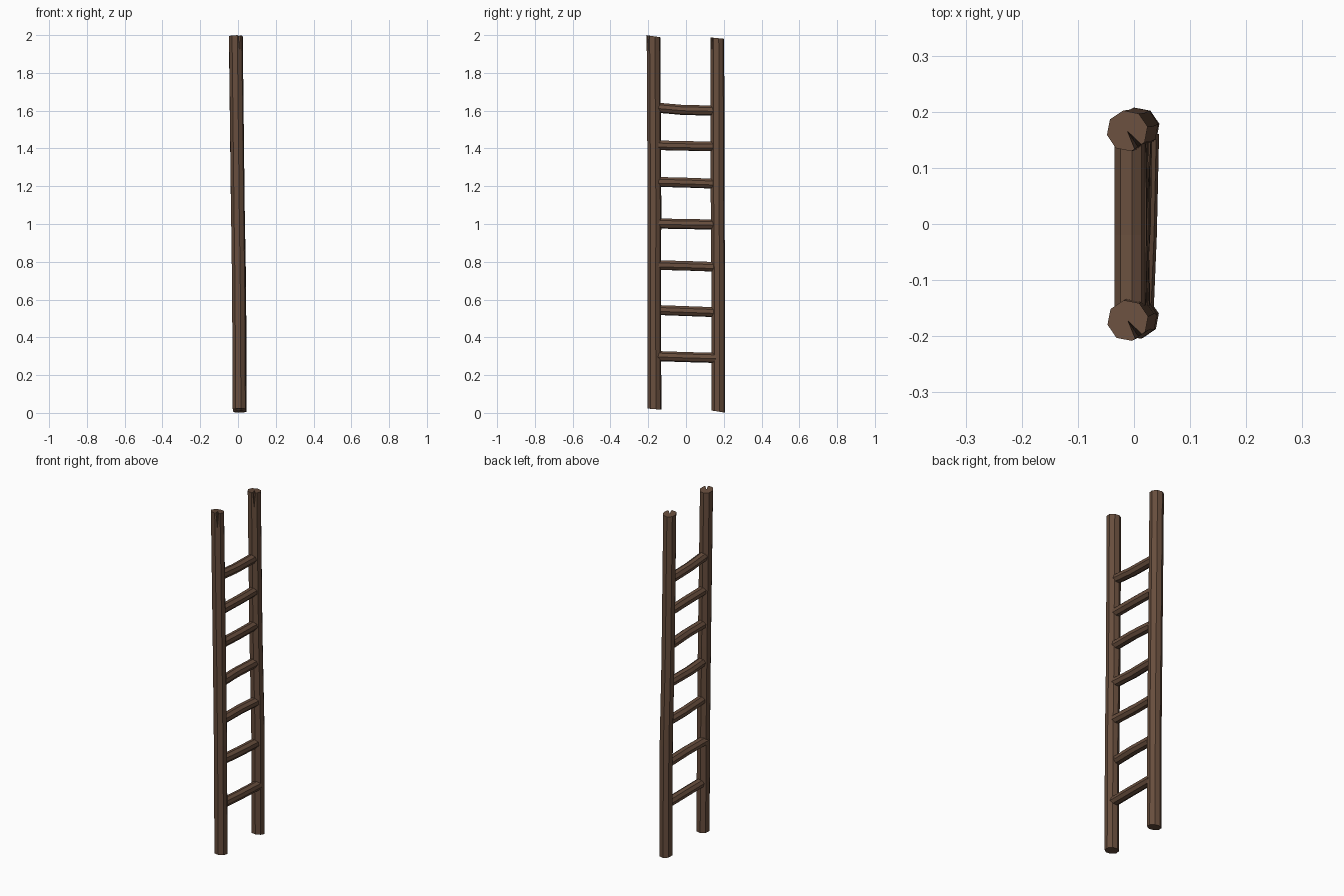
import bpy, math
from mathutils import Vector

if "Cube" in bpy.data.objects:
    bpy.data.objects.remove(bpy.data.objects["Cube"])

wood = bpy.data.materials.new("brown wood")
wood.diffuse_color = (0.138, 0.076, 0.047, 1)
wood.use_nodes = True
wood.node_tree.nodes["Principled BSDF"].inputs["Base Color"].default_value = wood.diffuse_color
SIDES = 8


def ring(center, axis, r, turn):
    # octagon around a path point; tilted slightly for rough-cut ends
    u, v = (Vector((1, 0, 0)), Vector((0, 1, 0))) if axis == 'Z' else (Vector((0, 0, 1)), Vector((1, 0, 0)))
    pts = []
    for i in range(SIDES):
        a = turn + 2 * math.pi * i / SIDES
        pts.append(Vector(center) + u * (r * math.cos(a)) + v * (r * math.sin(a)))
    return pts


def pole(name, path, axis, r, turn, slopes=None, split=None):
    rings = [ring(p, axis, r, turn) for p in path]
    if slopes:
        for k, s in ((0, slopes[0]), (-1, slopes[1])):
            for p in rings[k]:
                p.z += s * (p.y - path[k][1])
    verts = [p for rg in rings for p in rg]
    n, faces = len(rings), [list(range(SIDES))[::-1]]
    top = (n - 1) * SIDES
    for j in range(n - 1):
        for i in range(SIDES):
            k = (i + 1) % SIDES
            if split == i and j == n - 2:
                continue
            faces.append([j*SIDES+i, j*SIDES+k, (j+1)*SIDES+k, (j+1)*SIDES+i])
    if split is None:
        faces.append([top + i for i in range(SIDES)])
    else:
        # drying crack: wedge from the middle of the top to the rim
        i, k = split, (split + 1) % SIDES
        p, q = rings[-1][i], rings[-1][k]
        c = len(verts)
        low = p.lerp(q, 0.5) - Vector((0, 0, 0.09))
        verts += [sum(rings[-1], Vector()) / SIDES, p.lerp(q, 0.25), p.lerp(q, 0.75), low]
        a, b, d = c + 1, c + 2, c + 3
        l = top - SIDES
        faces += [[l+i, l+k, d], [l+k, top+k, b, d], [l+i, d, a, top+i],
                  [c, a, d], [c, d, b],
                  [c, b] + [top + (k + m) % SIDES for m in range(SIDES)] + [a]]
    me = bpy.data.meshes.new(name)
    me.from_pydata([tuple(v) for v in verts], [], faces)
    me.materials.append(wood)
    me.update()
    ob = bpy.data.objects.new(name, me)
    bpy.context.collection.objects.link(ob)
    return ob


# side rails, slightly crooked
pole("left_rail", [(0.008, -0.167, 0.02), (0.005, -0.168, 0.65), (-0.001, -0.167, 1.1), (-0.011, -0.172, 1.994)],
     'Z', 0.037, 0.2, (-0.08, -0.15), 6)
pole("right_rail", [(0.009, 0.171, 0.007), (0.007, 0.171, 0.65), (-0.002, 0.167, 1.15), (-0.012, 0.166, 1.984)],
     'Z', 0.037, 0.2, (-0.16, -0.1), 6)

# rungs: (z at left, middle, right, x at left, middle, right)
rungs = [
    (0.301, 0.296, 0.291, 0.008, 0.014, 0.018),
    (0.545, 0.539, 0.533, -0.006, 0.004, 0.006),
    (0.783, 0.778, 0.773, 0.004, 0.000, 0.006),
    (1.003, 1.000, 0.997, 0.002, -0.006, 0.000),
    (1.223, 1.219, 1.213, -0.002, 0.002, -0.002),
    (1.417, 1.413, 1.411, -0.004, -0.002, -0.004),
    (1.617, 1.604, 1.600, -0.008, -0.008, -0.008),
]
for n, (z0, z1, z2, x0, x1, x2) in enumerate(rungs):
    pole(f"rung_{n + 1}", [(x0, -0.165, z0), (x1, -0.02 + 0.02 * (n % 3), z1), (x2, 0.16, z2)],
         'Y', 0.027, 0.15 + 0.1 * (n % 3))
